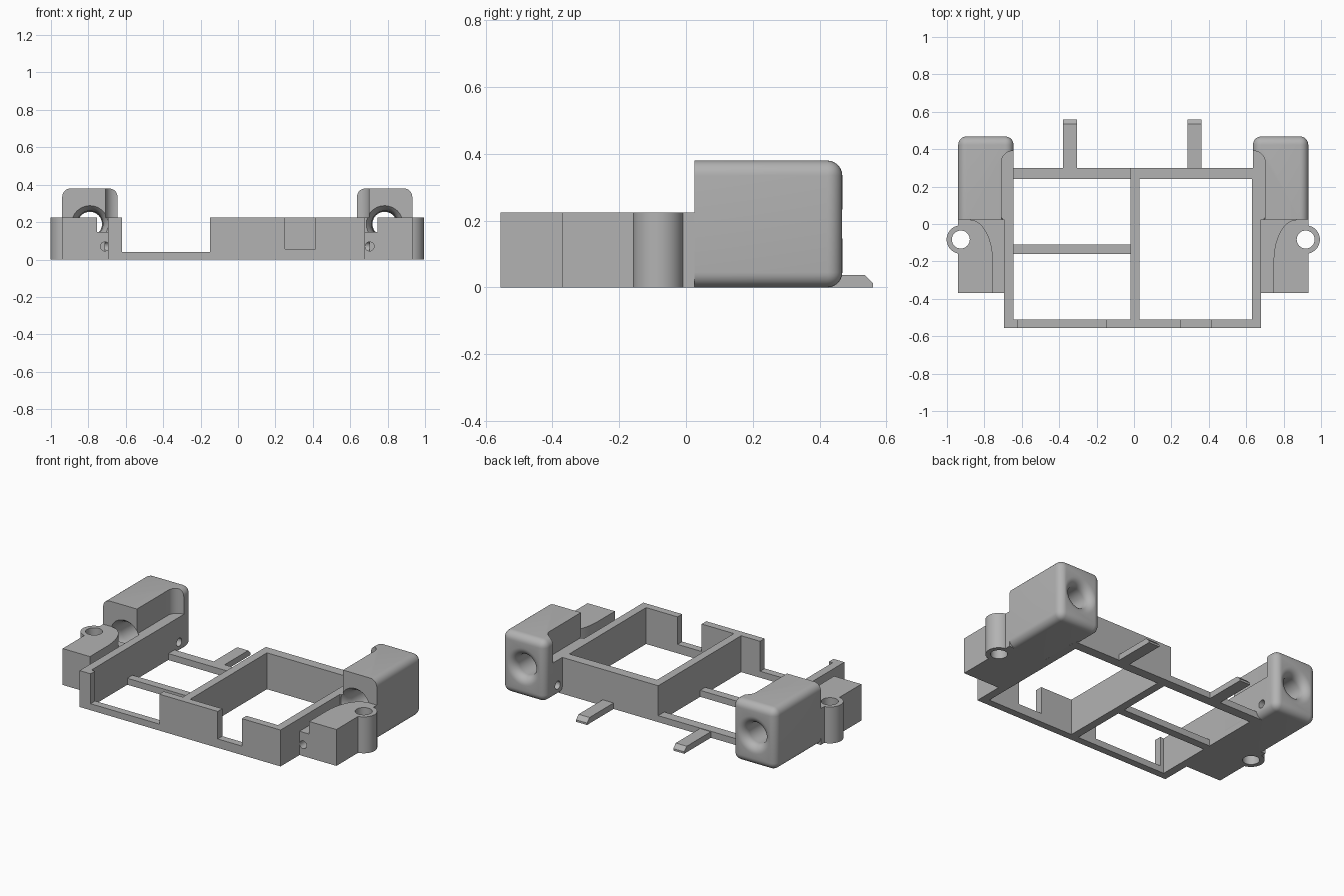
import bpy, bmesh
from math import sin, cos, pi, radians

cube = bpy.data.objects.get("Cube")
if cube:
    bpy.data.objects.remove(cube, do_unlink=True)

grey = bpy.data.materials.new("matte grey")
grey.use_nodes = True
grey.diffuse_color = (0.45, 0.45, 0.45, 1)
grey.node_tree.nodes["Principled BSDF"].inputs["Base Color"].default_value = (0.45, 0.45, 0.45, 1)


def finish(name, bm):
    bmesh.ops.recalc_face_normals(bm, faces=bm.faces)
    mesh = bpy.data.meshes.new(name)
    bm.to_mesh(mesh)
    bm.free()
    mesh.materials.append(grey)
    obj = bpy.data.objects.new(name, mesh)
    bpy.context.collection.objects.link(obj)
    return obj


def place(axis, p, q, t):
    return {"x": (t, p, q), "y": (p, t, q), "z": (p, q, t)}[axis]


def loft(name, rings):
    """Skin matching rings of points and cap both ends."""
    bm = bmesh.new()
    loops = [[bm.verts.new(p) for p in ring] for ring in rings]
    n = len(loops[0])
    for a, b in zip(loops, loops[1:]):
        for i in range(n):
            j = (i + 1) % n
            bm.faces.new((a[i], a[j], b[j], b[i]))
    bm.faces.new(loops[0])
    bm.faces.new(loops[-1])
    return finish(name, bm)


def prism(name, points, axis, start, end):
    return loft(name, [[place(axis, p, q, t) for p, q in points] for t in (start, end)])


def box(name, x0, x1, y0, y1, z0, z1):
    return prism(name, [(x0, y0), (x1, y0), (x1, y1), (x0, y1)], "z", z0, z1)


def lathe(name, axis, p, q, profile, n=48):
    """Round body along an axis; profile holds (position, radius)."""
    turn = [2 * pi * i / n for i in range(n)]
    return loft(name, [[place(axis, p + r * cos(a), q + r * sin(a), t) for a in turn]
                       for t, r in profile])


def combine(obj, other, operation="DIFFERENCE"):
    mod = obj.modifiers.new("combine", "BOOLEAN")
    mod.object, mod.operation, mod.solver = other, operation, "EXACT"
    bpy.context.view_layer.objects.active = obj
    bpy.ops.object.modifier_apply(modifier=mod.name)
    bpy.data.objects.remove(other, do_unlink=True)


def smooth(obj):
    bpy.ops.object.select_all(action="DESELECT")
    obj.select_set(True)
    bpy.context.view_layer.objects.active = obj
    bpy.ops.object.shade_smooth_by_angle(angle=radians(30))


H = 0.225       # frame height
LOW = 0.04      # height of the low bars

# Frame walls
box("right_frame_wall", -0.695, -0.645, -0.555, 0.30, 0, H)
box("left_frame_wall", 0.63, 0.68, -0.555, 0.30, 0, H)
box("centre_divider", -0.02, 0.03, -0.51, 0.24, 0, H)
box("back_wall", -0.02, 0.63, 0.24, 0.30, 0, H)
box("back_low_bar", -0.645, -0.02, 0.24, 0.30, 0, LOW)
box("middle_low_bar", -0.645, -0.02, -0.16, -0.11, 0, LOW)

# Front wall with a wide and a narrow notch
prism("front_wall", [(-0.645, 0), (0.63, 0), (0.63, H), (0.415, H), (0.415, 0.055), (0.25, 0.055),
                     (0.25, H), (-0.15, H), (-0.15, LOW), (-0.62, LOW), (-0.62, H), (-0.645, H)],
      "y", -0.555, -0.51)

# Back prongs with chamfered tips
for side, x in (("right", -0.38), ("left", 0.285)):
    prism(side + "_prong", [(0.30, 0), (0.56, 0), (0.56, 0.012), (0.535, 0.037), (0.30, 0.037)],
          "x", x, x + 0.075)

QUARTER = [i * pi / 16 for i in range(9)]
SPLIT = 0.025   # where the tall housing meets the low block

for side, s in (("right", -1), ("left", 1)):
    def X(u):
        return s * u - 0.004

    # Tall housing, rounded everywhere but its front face
    housing = box(side + "_housing", X(0.64), X(0.936), SPLIT, 0.468, 0, 0.38)
    bm = bmesh.new()
    bm.from_mesh(housing.data)
    edges = [e for e in bm.edges if max(v.co.y for v in e.verts) > 0.1]
    bmesh.ops.bevel(bm, geom=edges, offset=0.045, segments=7, profile=0.5, affect="EDGES")
    bm.to_mesh(housing.data)
    bm.free()

    # Inner recess above the frame wall
    arc = [(X(0.645 + 0.06 * cos(a)), 0.33 + 0.06 * sin(a)) for a in QUARTER]
    recess = [(X(0.5), -0.1), (X(0.705), -0.1)] + arc + [(X(0.5), 0.39)]
    combine(housing, prism("recess_cutter", recess, "z", H, 0.5))

    # Flared bore through the housing
    front = [(SPLIT - 0.01, 0.1), (SPLIT, 0.098), (0.04, 0.085), (0.06, 0.076), (0.09, 0.07)]
    back = [(0.468 - 0.05 + 0.05 * sin(a), 0.115 - 0.05 * cos(a)) for a in QUARTER]
    combine(housing, lathe("bore_cutter", "y", X(0.788), 0.19, front + back + [(0.49, 0.115)]))

    # Low block with ear
    block = box(side + "_low_block", X(0.68), X(0.936), -0.37, SPLIT, 0, H)
    combine(block, lathe("ear", "z", X(0.922), -0.083, [(0, 0.076), (H, 0.076)]), "UNION")
    combine(block, lathe("ear_hole_cutter", "z", X(0.922), -0.083, [(-0.1, 0.048), (0.4, 0.048)]))

    # Curved channel along the frame wall
    bend = [(X(0.87 - 0.12 * cos(a)), -0.2 + 0.222 * sin(a)) for a in QUARTER]
    channel = [(X(0.6), -0.5), (X(0.75), -0.5)] + bend + [(X(0.87), 0.1), (X(0.6), 0.1)]
    combine(block, prism("channel_cutter", channel, "z", 0.147, 0.4))

    # Wire passage running back and out through the inner face
    for part in (block, housing):
        combine(part, lathe("wire_cutter", "y", X(0.708), 0.07, [(-0.5, 0.024), (0.35, 0.024)], 24))
    combine(housing, lathe("exit_cutter", "x", 0.345, 0.07,
                           [(X(0.6), 0.025), (X(0.708), 0.025)], 24))
    smooth(housing)
    smooth(block)
